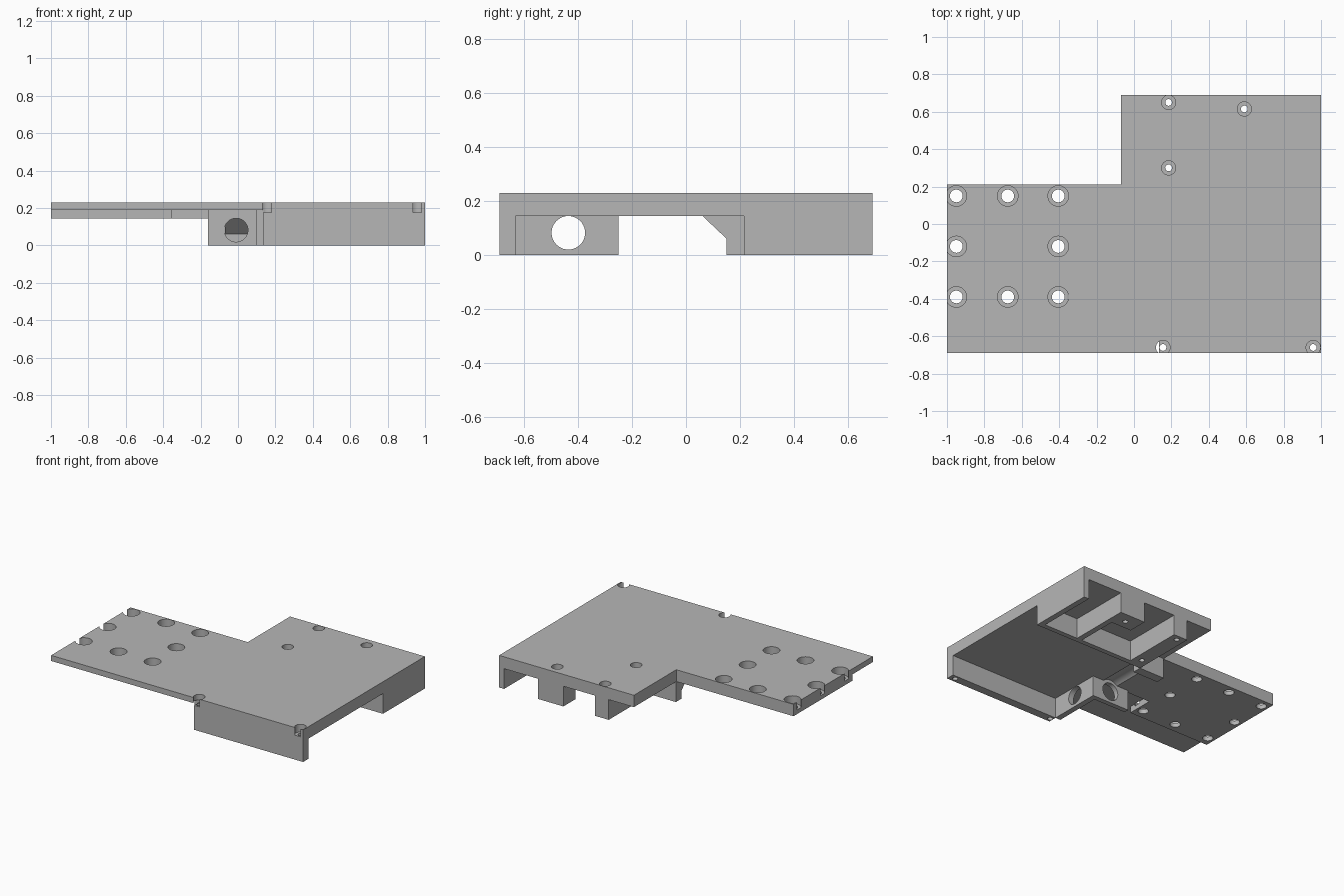
import bpy, bmesh, math
from mathutils import Matrix

old = bpy.data.objects.get("Cube")
if old:
    bpy.data.objects.remove(old, do_unlink=True)

grey = bpy.data.materials.new("plain grey")
grey.use_nodes = True
grey.diffuse_color = (0.47, 0.47, 0.47, 1)
grey.node_tree.nodes["Principled BSDF"].inputs["Base Color"].default_value = grey.diffuse_color

TOP, LIP, DECK = 0.23, 0.19, 0.145   # top face, thin lip underside, thick deck underside


def finish(name, bm):
    bmesh.ops.recalc_face_normals(bm, faces=bm.faces[:])
    mesh = bpy.data.meshes.new(name)
    bm.to_mesh(mesh)
    bm.free()
    mesh.materials.append(grey)
    ob = bpy.data.objects.new(name, mesh)
    bpy.context.collection.objects.link(ob)
    return ob


def slab(name, outline, z0, z1):
    """Extrude a flat outline upward from z0 to z1."""
    bm = bmesh.new()
    face = bm.faces.new([bm.verts.new((x, y, z0)) for x, y in outline])
    up = bmesh.ops.extrude_face_region(bm, geom=[face])["geom"]
    bmesh.ops.translate(bm, vec=(0, 0, z1 - z0),
                        verts=[v for v in up if isinstance(v, bmesh.types.BMVert)])
    return finish(name, bm)


def box(name, x0, x1, y0, y1, z0=0.0, z1=DECK):
    return slab(name, [(x0, y0), (x1, y0), (x1, y1), (x0, y1)], z0, z1)


def add_bolt_hole(bm, x, y, r_head, r_shank, seat=0.175):
    """Stepped cutter: wide head recess above a narrow shank."""
    n = 32
    rings = []
    for r, z in ((r_shank, -0.1), (r_shank, seat), (r_head, seat), (r_head, 0.3)):
        rings.append([bm.verts.new((x + r * math.cos(2 * math.pi * i / n),
                                    y + r * math.sin(2 * math.pi * i / n), z)) for i in range(n)])
    for a, b in zip(rings, rings[1:]):
        for i in range(n):
            j = (i + 1) % n
            bm.faces.new((a[i], a[j], b[j], b[i]))
    bm.faces.new(rings[0][::-1])
    bm.faces.new(rings[-1])


def rod(name, axis, centre, radius, length):
    bm = bmesh.new()
    turn = Matrix.Rotation(math.pi / 2, 4, "Y" if axis == "X" else "X")
    bmesh.ops.create_cone(bm, cap_ends=True, segments=40, radius1=radius, radius2=radius,
                          depth=length, matrix=Matrix.Translation(centre) @ turn)
    return finish(name, bm)


def cut(ob, cutter):
    mod = ob.modifiers.new("cut", "BOOLEAN")
    mod.operation = "DIFFERENCE"
    mod.solver = "EXACT"
    mod.object = cutter
    bpy.context.view_layer.objects.active = ob
    bpy.ops.object.modifier_apply(modifier=mod.name)


# Plate: full thin top layer, and a thicker deck with clearance at the front
top = slab("top_plate", [(-1, -.69), (1, -.69), (1, .69), (-.07, .69), (-.07, .21), (-1, .21)],
           LIP, TOP)
deck = slab("lower_deck", [(-1, -.46), (-.355, -.46), (-.355, -.27), (.135, -.27), (.135, -.69),
                           (1, -.69), (1, .69), (-.07, .69), (-.07, .21), (-1, .21)], DECK, LIP)

# Walls and posts below the deck
front_wall = box("front_wall", .135, 1, -.69, -.63)
side_wall = box("side_wall", .96, 1, .215, .69)
cross_wall = box("cross_wall", .13, .97, .215, .25)
rib = box("rib", .65, .69, .24, .56)
middle_post = box("middle_post", .49, .69, .55, .69)
inner_post = box("inner_post", .13, .24, .215, .69)

# Stop leg with a sloped brace, profile in y and z swept along x
bm = bmesh.new()
profile = [(.215, 0), (.15, 0), (.15, .06), (.06, DECK), (.215, DECK)]
ends = [[bm.verts.new((x, y, z)) for y, z in profile] for x in (-.07, .13)]
bm.faces.new(ends[0])
bm.faces.new(ends[1][::-1])
for i in range(len(profile)):
    j = (i + 1) % len(profile)
    bm.faces.new((ends[0][i], ends[0][j], ends[1][j], ends[1][i]))
stop_leg = finish("stop_leg", bm)

# Two bearing plates at right angles, each with a round opening
bearing_y = box("cross_bearing", -.16, .135, -.285, -.25, 0, LIP)
bearing_x = box("side_bearing", .095, .135, -.63, -.25, 0, LIP)

# Bolt holes
bm = bmesh.new()
for x in (-.95, -.675, -.405):
    for y in (.15, -.12, -.39):
        if not (x == -.675 and y == -.12):
            add_bolt_hole(bm, x, y, .055, .034)
for x, y in ((.155, -.66), (.958, -.66), (.185, .65), (.185, .30), (.59, .615)):
    add_bolt_hole(bm, x, y, .038, .018)
bolts = finish("bolt_cutter", bm)
for ob in (top, deck, front_wall, middle_post, inner_post):
    cut(ob, bolts)

# Round openings and the shallow groove under the deck
hole_y = rod("opening_cutter_y", "Y", (-.01, -.27, .082), .063, .1)
hole_x = rod("opening_cutter_x", "X", (.115, -.435, .082), .062, .1)
groove = rod("groove_cutter", "Y", (-.01, -.095, .082), .085, .31)
cut(bearing_y, hole_y)
cut(bearing_x, hole_x)
cut(deck, groove)

for ob in (bolts, hole_y, hole_x, groove):
    bpy.data.objects.remove(ob, do_unlink=True)

# Smooth the round holes, keep the edges sharp
for ob in (top, deck, front_wall, middle_post, inner_post, bearing_y, bearing_x):
    bpy.ops.object.select_all(action="DESELECT")
    ob.select_set(True)
    bpy.context.view_layer.objects.active = ob
    bpy.ops.object.shade_smooth_by_angle(angle=math.radians(30))
